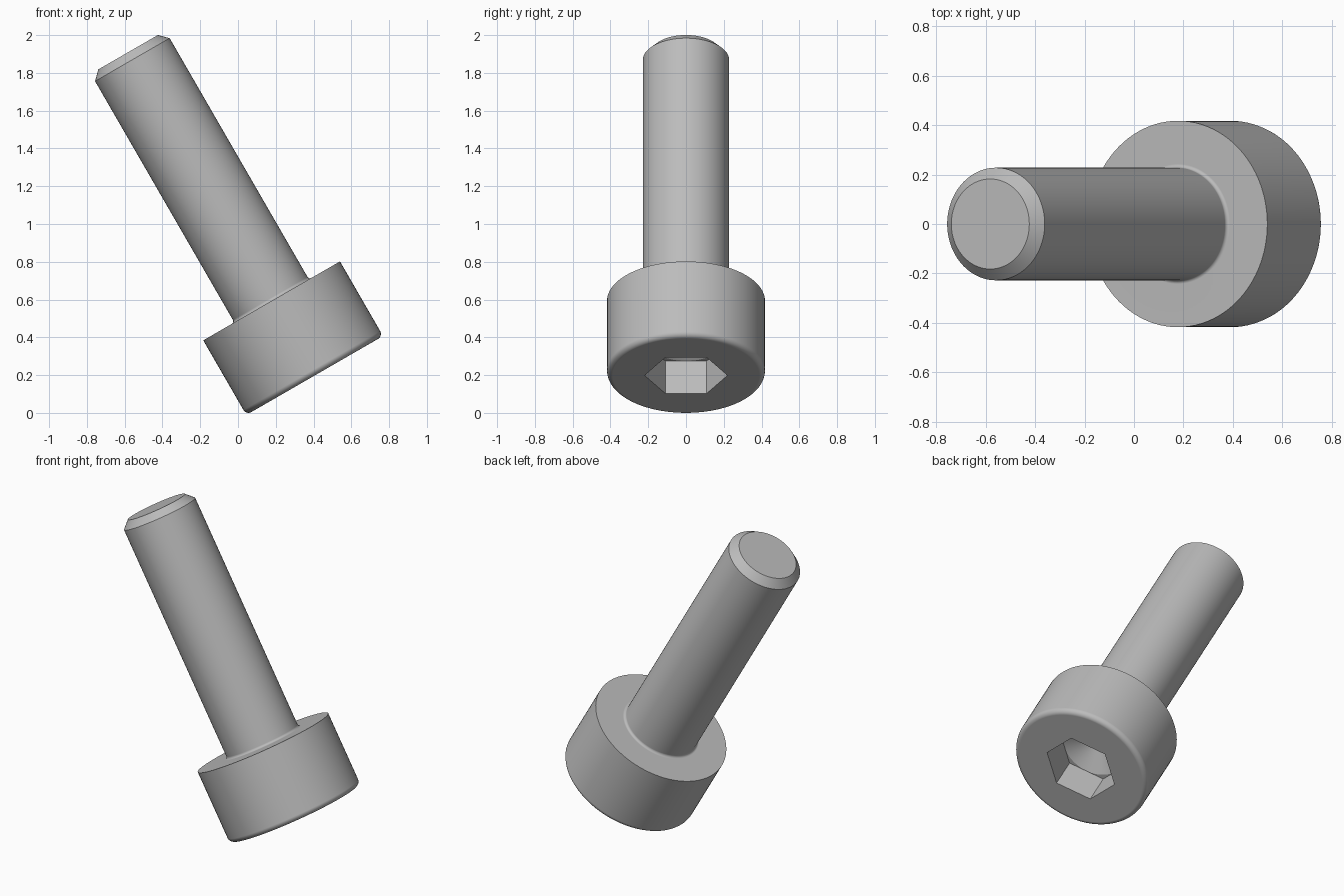
import bpy, bmesh
from math import pi, sin, cos, radians
from mathutils import Matrix

old = bpy.data.objects.get("Cube")
if old:
    bpy.data.objects.remove(old, do_unlink=True)

MM = 0.152  # one design unit of the screw
SEGMENTS = 96

steel = bpy.data.materials.new("plain grey steel")
steel.use_nodes = True
grey = (0.5, 0.5, 0.5, 1)
steel.diffuse_color = grey
steel.node_tree.nodes["Principled BSDF"].inputs["Base Color"].default_value = grey


def make_object(name, bm):
    bmesh.ops.recalc_face_normals(bm, faces=bm.faces)
    mesh = bpy.data.meshes.new(name)
    bm.to_mesh(mesh)
    bm.free()
    mesh.materials.append(steel)
    obj = bpy.data.objects.new(name, mesh)
    bpy.context.collection.objects.link(obj)
    return obj


def lathe(name, profile, sides=SEGMENTS):
    """Closed solid turned round z; profile is (radius, height) without axis points."""
    bm = bmesh.new()
    rings = [[bm.verts.new((r * MM * cos(2 * pi * i / sides),
                            r * MM * sin(2 * pi * i / sides), h * MM))
              for i in range(sides)] for r, h in profile]
    for low, high in zip(rings, rings[1:]):
        for i in range(sides):
            j = (i + 1) % sides
            bm.faces.new((low[i], low[j], high[j], high[i]))
    bm.faces.new(rings[0][::-1])
    bm.faces.new(rings[-1])
    return make_object(name, bm)


def arc(r, h, radius, start, end, steps=5):
    angles = [radians(start + (end - start) * i / steps) for i in range(steps + 1)]
    return [(r + radius * cos(a), h + radius * sin(a)) for a in angles]


# Rounded head rim, sharp bearing edge, neck fillet, shank and chamfered tip
profile = arc(2.55, 0.2, 0.2, -90, 0) + [(2.75, 3)]
profile += arc(1.6, 3.1, 0.1, 270, 180)
profile += [(1.5, 12.7), (1.2, 13)]
screw = lathe("cap_screw", profile)

# Hexagonal socket with a drilled conical floor
hexagon = lathe("socket_cutter", [(1.443, -1), (1.443, 1.3)], 6)
hexagon.data.transform(Matrix.Rotation(pi / 2, 4, "Z"))
drill = lathe("drill_cutter", [(1.24, 0.5), (1.24, 1.3), (0.01, 2.0)])

bpy.ops.object.select_all(action="DESELECT")
screw.select_set(True)
bpy.context.view_layer.objects.active = screw
for cutter in (hexagon, drill):
    cut = screw.modifiers.new(cutter.name, "BOOLEAN")
    cut.object = cutter
    cut.operation = "DIFFERENCE"
    cut.solver = "EXACT"
    bpy.ops.object.modifier_apply(modifier=cut.name)
    bpy.data.objects.remove(cutter, do_unlink=True)

# Lean the screw with its head down and to the left side
screw.data.transform(Matrix.Translation((0.406, 0, 0.198)) @ Matrix.Rotation(radians(-30), 4, "Y"))
bpy.ops.object.shade_smooth_by_angle(angle=radians(28))
normals = screw.modifiers.new("flat faces stay flat", "WEIGHTED_NORMAL")
normals.keep_sharp = True
